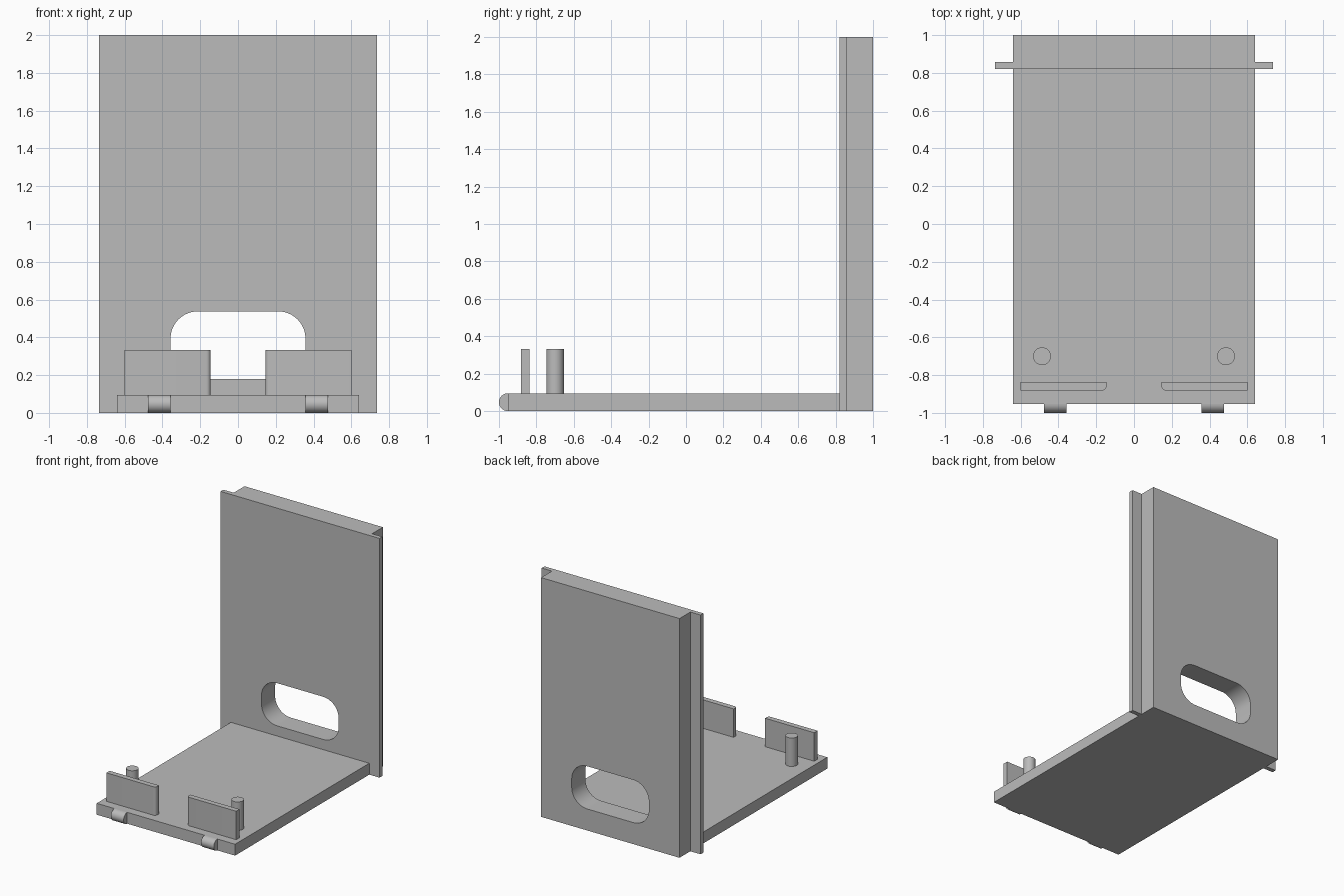
import bpy, bmesh, math
from mathutils import Vector

if "Cube" in bpy.data.objects:
    bpy.data.objects.remove(bpy.data.objects["Cube"])

# Mid-grey plastic shared by every part
grey = bpy.data.materials.new("mid_grey")
grey.diffuse_color = (0.5, 0.5, 0.5, 1)
grey.use_nodes = True
grey.node_tree.nodes["Principled BSDF"].inputs["Base Color"].default_value = grey.diffuse_color


def prism(name, pts, axis, lo, hi):
    """Extrude a 2D profile along x (pts are y,z), y (x,z) or z (x,y)."""
    place = {"x": lambda a, b, t: (t, a, b),
             "y": lambda a, b, t: (a, t, b),
             "z": lambda a, b, t: (a, b, t)}[axis]
    bm = bmesh.new()
    face = bm.faces.new([bm.verts.new(place(a, b, lo)) for a, b in pts])
    ext = bmesh.ops.extrude_face_region(bm, geom=[face])
    moved = [g for g in ext["geom"] if isinstance(g, bmesh.types.BMVert)]
    bmesh.ops.translate(bm, verts=moved, vec=Vector(place(0, 0, hi - lo)))
    bmesh.ops.recalc_face_normals(bm, faces=bm.faces[:])
    me = bpy.data.meshes.new(name)
    bm.to_mesh(me)
    bm.free()
    me.materials.append(grey)
    ob = bpy.data.objects.new(name, me)
    bpy.context.collection.objects.link(ob)
    return ob


def arc(cx, cy, r, a0, a1, n):
    return [(cx + r * math.cos(math.radians(a0 + (a1 - a0) * i / n)),
             cy + r * math.sin(math.radians(a0 + (a1 - a0) * i / n)))
            for i in range(n + 1)]


def activate(ob):
    bpy.ops.object.select_all(action="DESELECT")
    ob.select_set(True)
    bpy.context.view_layer.objects.active = ob


def smooth(ob):
    activate(ob)
    bpy.ops.object.shade_smooth_by_angle(angle=math.radians(30))


T = 0.095       # base thickness
FRONT = 0.82    # front face of the upright panel
EDGE = -0.9525  # front edge of the base
TOP = 0.333     # top of guide plates and pins

# Base tray
prism("base_plate", [(-0.64, EDGE), (0.64, EDGE), (0.64, FRONT), (-0.64, FRONT)],
      "z", 0, T)

# Upright panel with thin side flanges
right = [(0.735, FRONT), (0.735, 0.857), (0.64, 0.857), (0.64, 1.0)]
panel = prism("back_panel", right + [(-x, y) for x, y in reversed(right)], "z", 0, 2)

# Rounded handle slot through the panel
r, hx, z0, z1 = 0.143, 0.357, 0.18, 0.537
slot = (arc(hx - r, z1 - r, r, 0, 90, 12) + arc(-hx + r, z1 - r, r, 90, 180, 12)
        + arc(-hx + r, z0 + r, r, 180, 270, 12) + arc(hx - r, z0 + r, r, 270, 360, 12))
cutter = prism("slot_cutter", slot, "y", 0.7, 1.1)
cutter.hide_render = True
mod = panel.modifiers.new("handle_slot", "BOOLEAN")
mod.operation, mod.solver, mod.object = "DIFFERENCE", "EXACT", cutter
activate(panel)
bpy.ops.object.modifier_apply(modifier=mod.name)
bpy.data.objects.remove(cutter)
smooth(panel)

for side, s in (("left", -1), ("right", 1)):
    # Upright guide plate, rounded on its inner front edge
    plate = arc(0.168, -0.858, 0.023, 180, 270, 6) + [
        (0.60, -0.881), (0.60, -0.837), (0.145, -0.837)]
    smooth(prism(side + "_guide_plate", [(s * x, y) for x, y in plate], "z", T, TOP))

    # Locating pin
    smooth(prism(side + "_pin", arc(s * 0.487, -0.7, 0.047, 0, 352.5, 47), "z", T, TOP))

    # Half-round hinge lug on the front edge
    lo, hi = sorted((s * 0.358, s * 0.476))
    smooth(prism(side + "_hinge_lug", arc(EDGE, T / 2, T / 2, 90, 270, 16),
                 "x", lo, hi))
